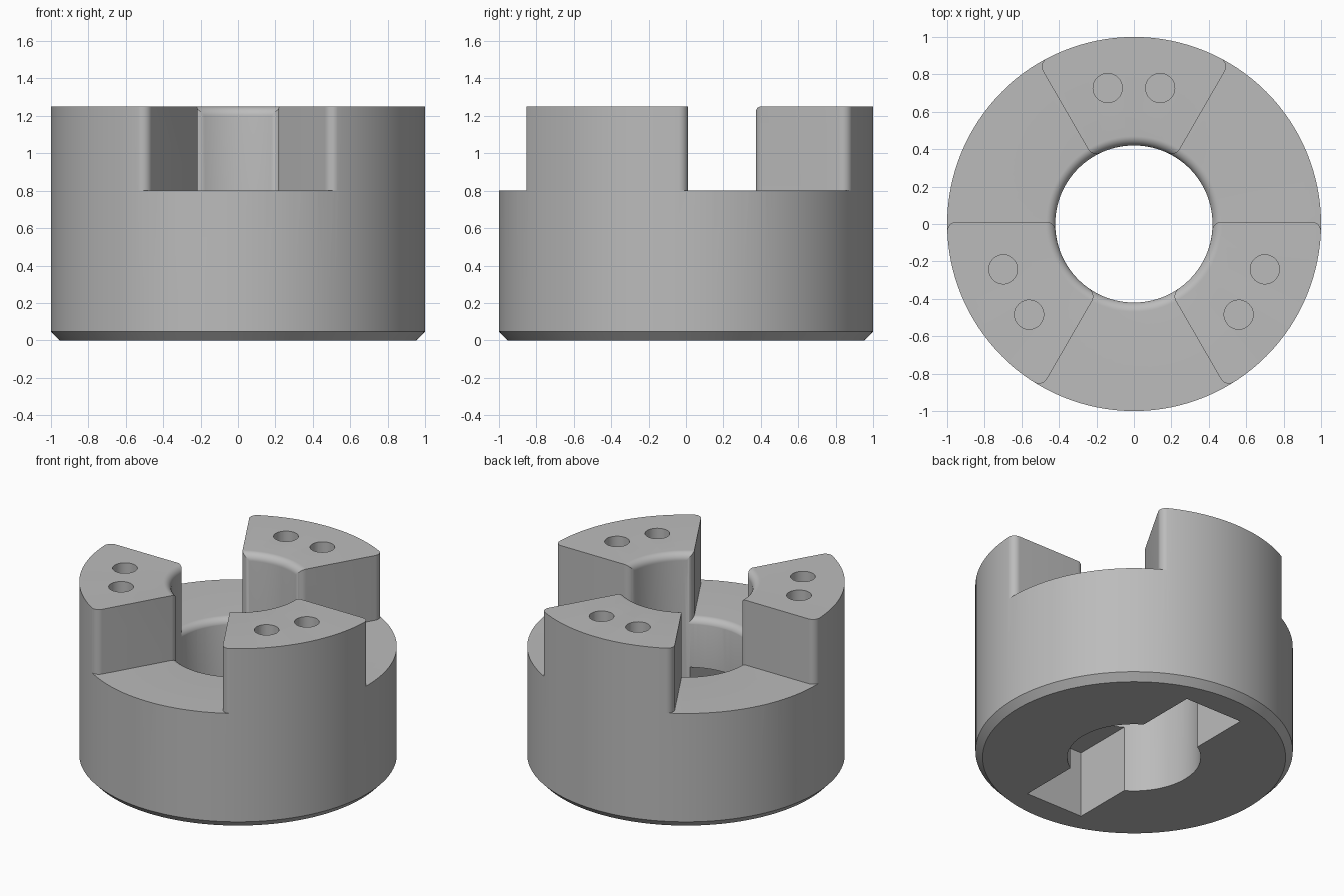
import bpy, bmesh
from math import sin, cos, asin, pi, radians, sqrt
from mathutils import Matrix, Vector

if "Cube" in bpy.data.objects:
    bpy.data.objects.remove(bpy.data.objects["Cube"], do_unlink=True)

BORE, LEDGE, TOP, FILLET = 0.42, 0.80, 1.25, 0.05
SEGMENTS = 128

steel = bpy.data.materials.new("grey steel")
steel.use_nodes = True
steel.diffuse_color = (0.5, 0.5, 0.5, 1)
steel.node_tree.nodes["Principled BSDF"].inputs["Base Color"].default_value = (0.5, 0.5, 0.5, 1)


def finish(name, bm):
    bmesh.ops.recalc_face_normals(bm, faces=bm.faces)
    mesh = bpy.data.meshes.new(name)
    bm.to_mesh(mesh)
    bm.free()
    mesh.materials.append(steel)
    obj = bpy.data.objects.new(name, mesh)
    bpy.context.collection.objects.link(obj)
    return obj


def arc(cx, cy, radius, start, end, steps=10):
    angles = [start + (end - start) * i / steps for i in range(steps + 1)]
    return [(cx + radius * cos(a), cy + radius * sin(a)) for a in angles]


def lathe(name, profile):
    """Revolve a closed (radius, height) loop around z."""
    bm = bmesh.new()
    rings = []
    for i in range(SEGMENTS):
        a = 2 * pi * i / SEGMENTS
        rings.append([bm.verts.new((r * cos(a), r * sin(a), z)) for r, z in profile])
    n = len(profile)
    for i in range(SEGMENTS):
        p, q = rings[i], rings[(i + 1) % SEGMENTS]
        for j in range(n):
            k = (j + 1) % n
            bm.faces.new((p[j], q[j], q[k], p[k]))
    return finish(name, bm)


def prism(name, outline, bottom, top, turn=0):
    bm = bmesh.new()
    face = bm.faces.new([bm.verts.new((x, y, bottom)) for x, y in outline])
    up = bmesh.ops.extrude_face_region(bm, geom=[face])["geom"]
    bmesh.ops.translate(bm, vec=(0, 0, top - bottom),
                        verts=[v for v in up if isinstance(v, bmesh.types.BMVert)])
    bmesh.ops.rotate(bm, verts=bm.verts, cent=(0, 0, 0), matrix=Matrix.Rotation(turn, 3, 'Z'))
    return finish(name, bm)


def cut(target, cutter):
    cutter.hide_render = True
    mod = target.modifiers.new("cut", 'BOOLEAN')
    mod.operation, mod.solver, mod.object = 'DIFFERENCE', 'EXACT', cutter
    bpy.context.view_layer.objects.active = target
    bpy.ops.object.modifier_apply(modifier=mod.name)
    bpy.data.objects.remove(cutter, do_unlink=True)


def jaw_outline():
    """Sector with rounded corners, running past the inner and outer walls."""
    inset = FILLET - 0.012
    side = radians(60)
    normal = side - pi / 2
    r_in, r_out = BORE + FILLET, 1 - FILLET
    a_in, a_out = side + asin(inset / r_in), side + asin(inset / r_out)
    half = [(0.36 * cos(a_in), 0.36 * sin(a_in))]
    half += arc(r_in * cos(a_in), r_in * sin(a_in), FILLET, a_in - pi, normal)
    half += arc(r_out * cos(a_out), r_out * sin(a_out), FILLET, normal, a_out)
    half.append((1.4 * cos(a_out), 1.4 * sin(a_out)))
    return half + [(-x, y) for x, y in reversed(half)]


# Turned body: chamfered foot, rounded bore mouth
body = lathe("coupling_hub",
             [(BORE, 0), (0.955, 0), (1, 0.047), (1, TOP)]
             + arc(BORE + FILLET, TOP - FILLET, FILLET, pi / 2, pi))

# Gaps between the jaws, leaving a ledge with a rounded inner edge
gaps = lathe("gap_cutter",
             [(0.3, 1.4), (1.2, 1.4), (1.2, LEDGE)]
             + arc(BORE + FILLET, LEDGE - FILLET - 0.001, FILLET + 0.001, pi / 2, pi)
             + [(0.3, LEDGE - FILLET - 0.001)])
turns = [i * 2 * pi / 3 for i in range(3)]
for turn in turns:
    cut(gaps, prism("jaw_keeper", jaw_outline(), 0.6, 1.6, turn))
cut(body, gaps)

# Drive slot across the underside
cut(body, prism("slot_cutter", [(-0.22, -0.78), (0.22, -0.78), (0.22, 0.78), (-0.22, 0.78)],
                -0.2, 0.46))

# Pair of blind holes in each jaw
for turn in turns:
    for x in (-0.14, 0.14):
        circle = arc(x, 0.727, 0.078, 0, 2 * pi, 32)[:-1]
        cut(body, prism("hole_cutter", circle, TOP - 0.3, TOP + 0.2, turn))

bpy.ops.object.select_all(action='DESELECT')
body.select_set(True)
bpy.context.view_layer.objects.active = body
bpy.ops.object.shade_smooth_by_angle(angle=radians(30))
